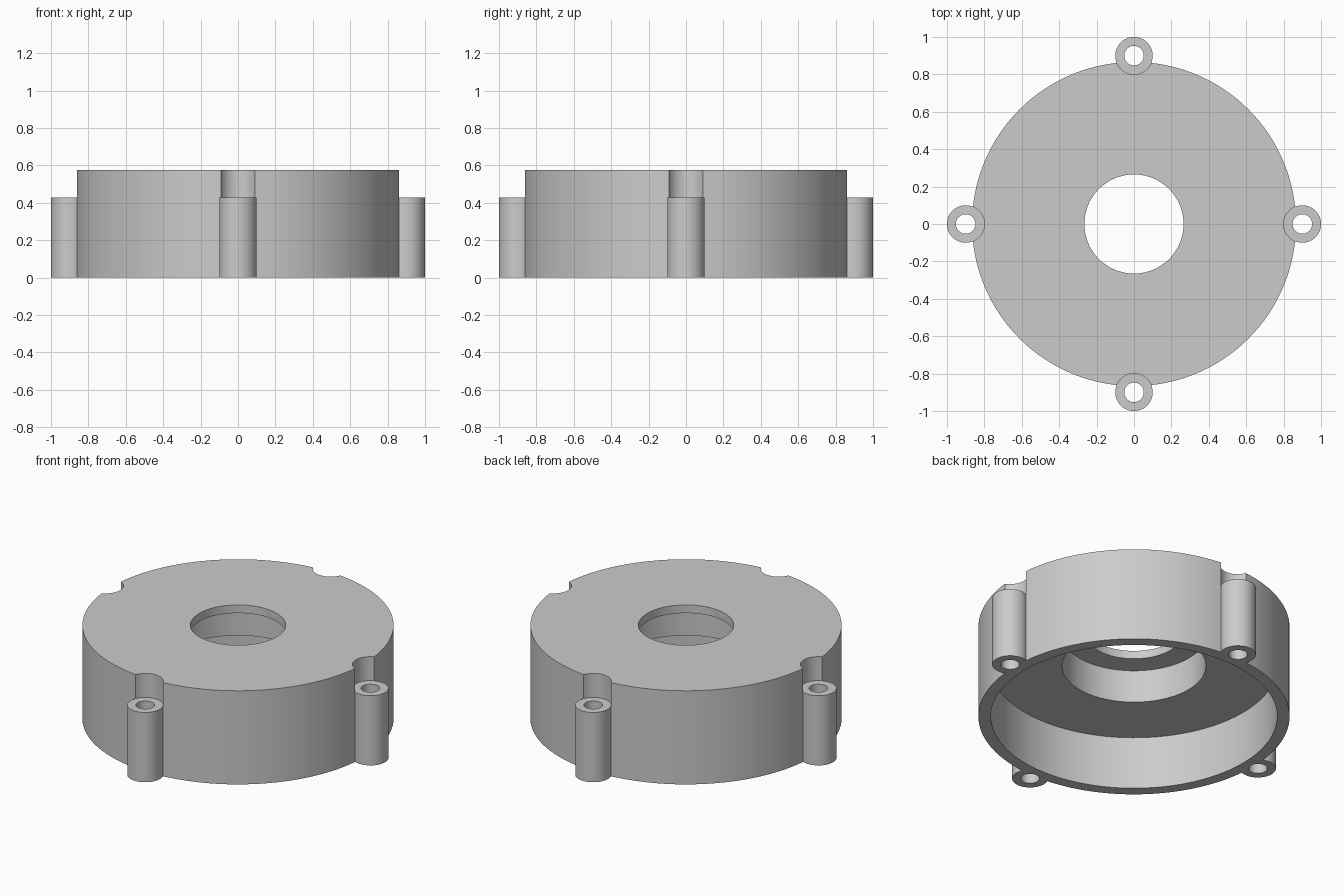
import bpy
import bmesh
from math import cos, sin, pi, radians
from mathutils import Matrix

if "Cube" in bpy.data.objects:
    bpy.data.objects.remove(bpy.data.objects["Cube"])

HEIGHT, BOSS_TOP = 0.575, 0.428
BOSS_CENTRE, BOSS_R, BOLT_R = 0.9, 0.1, 0.052

grey = bpy.data.materials.new("plain grey")
grey.use_nodes = True
colour = (0.6, 0.6, 0.6, 1)
grey.diffuse_color = colour
grey.node_tree.nodes["Principled BSDF"].inputs["Base Color"].default_value = colour


def make_object(name, bm):
    bmesh.ops.recalc_face_normals(bm, faces=bm.faces)
    mesh = bpy.data.meshes.new(name)
    bm.to_mesh(mesh)
    bm.free()
    mesh.materials.append(grey)
    obj = bpy.data.objects.new(name, mesh)
    bpy.context.collection.objects.link(obj)
    return obj


def lathe(name, profile, steps=128):
    """Closed (radius, z) profile turned around the z axis."""
    bm = bmesh.new()
    rings = [[bm.verts.new((r * cos(2 * pi * i / steps), r * sin(2 * pi * i / steps), z))
              for r, z in profile] for i in range(steps)]
    n = len(profile)
    for i in range(steps):
        a, b = rings[i], rings[(i + 1) % steps]
        for j in range(n):
            k = (j + 1) % n
            bm.faces.new((a[j], b[j], b[k], a[k]))
    return make_object(name, bm)


def four_cylinders(name, radius, bottom, top):
    """One upright cylinder at each quarter of the rim."""
    bm = bmesh.new()
    for q in range(4):
        place = (Matrix.Rotation(q * pi / 2, 4, 'Z')
                 @ Matrix.Translation((BOSS_CENTRE, 0, (bottom + top) / 2)))
        bmesh.ops.create_cone(bm, cap_ends=True, segments=48, radius1=radius,
                              radius2=radius, depth=top - bottom, matrix=place)
    return make_object(name, bm)


def combine(target, tool, operation):
    mod = target.modifiers.new(tool.name, 'BOOLEAN')
    mod.operation, mod.solver, mod.object = operation, 'EXACT', tool
    bpy.context.view_layer.objects.active = target
    bpy.ops.object.modifier_apply(modifier=mod.name)
    bpy.data.objects.remove(tool)


# Drum with open underside, bearing recess and centre hole
housing = lathe("housing", [
    (0.866, 0), (0.866, HEIGHT), (0.265, HEIGHT), (0.265, 0.525),
    (0.4, 0.525), (0.4, 0.324), (0.797, 0.324), (0.797, 0)])

# Notches above the bosses, then the bosses and their bolt holes
combine(housing, four_cylinders("notches", BOSS_R, BOSS_TOP, 0.7), 'DIFFERENCE')
combine(housing, four_cylinders("bosses", BOSS_R, 0, BOSS_TOP), 'UNION')
combine(housing, four_cylinders("bolt_holes", BOLT_R, -0.1, 0.7), 'DIFFERENCE')

bpy.ops.object.select_all(action='DESELECT')
housing.select_set(True)
bpy.context.view_layer.objects.active = housing
bpy.ops.object.shade_smooth_by_angle(angle=radians(30))
